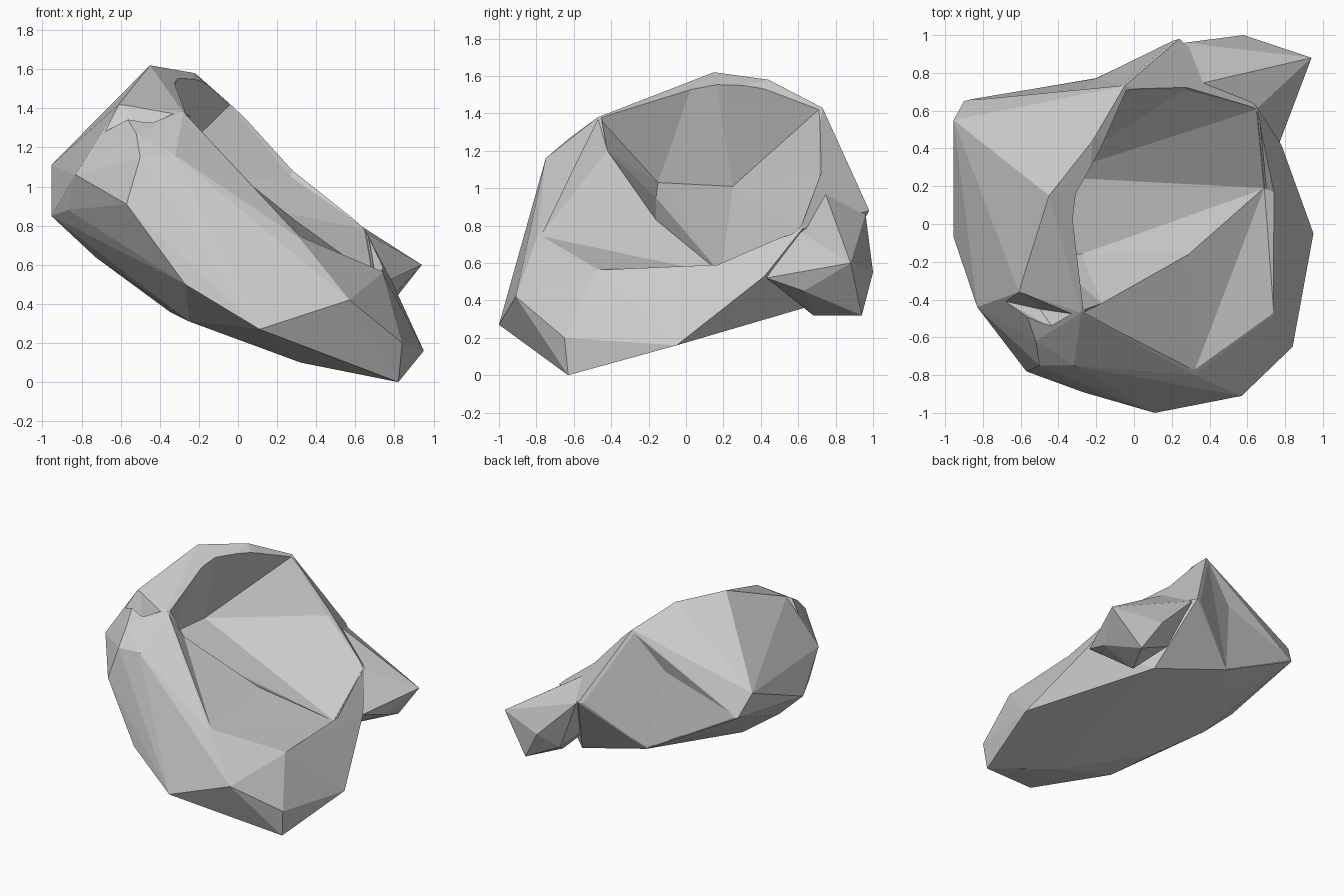
import bpy, bmesh


def hull(name, points):
    """Flat-faced chunk of stone wrapped around its corner points."""
    bm = bmesh.new()
    for p in points:
        bm.verts.new(p)
    res = bmesh.ops.convex_hull(bm, input=bm.verts[:])
    junk = {v for v in res["geom_interior"] + res["geom_unused"]
            if isinstance(v, bmesh.types.BMVert)}
    bmesh.ops.delete(bm, geom=list(junk), context='VERTS')
    bmesh.ops.recalc_face_normals(bm, faces=bm.faces[:])
    mesh = bpy.data.meshes.new(name)
    bm.to_mesh(mesh)
    bm.free()
    ob = bpy.data.objects.new(name, mesh)
    bpy.context.collection.objects.link(ob)
    return ob


def combine(target, other, operation):
    """Apply a boolean and discard the helper."""
    mod = target.modifiers.new(operation.lower(), 'BOOLEAN')
    mod.operation = operation
    mod.solver = 'EXACT'
    mod.object = other
    bpy.context.view_layer.objects.active = target
    bpy.ops.object.modifier_apply(modifier=mod.name)
    bpy.data.objects.remove(other)


# Main tilted mass: high ridge, steep front, outer left side, sloping underside
ridge = [(-.45, .15, 1.62), (-.22, .44, 1.58), (-.05, .73, 1.43), (.24, .98, .88),
         (.65, .62, .78), (-.28, -.47, 1.38), (-.61, -.36, 1.42), (-.52, -.62, 1.27)]
front = [(-.57, -.78, .91), (-.5, -.75, 1.15), (-.32, -.75, 1.16), (-.27, -.89, .5),
         (.11, -1.0, .27), (.32, -.8, .73), (.57, -.91, .42), (.74, -.48, .56)]
left = [(-.83, -.44, 1.06), (-.87, -.27, .88), (-.955, -.07, .85), (-.955, .55, 1.11),
        (-.9, .65, .94)]
under = [(.82, -.63, 0), (.84, -.65, .2), (.95, -.05, .16), (.78, .42, .53), (.6, .13, .22),
         (.47, -.83, .2), (.32, -.45, .1), (-.25, -.55, .31), (-.35, -.2, .36),
         (-.73, -.1, .64), (-.5, .4, .62), (-.2, .77, .56), (.4, .7, .38)]
rock = hull("rock", ridge + front + left + under)

# Shallow fold in the back face
fold = hull("fold", [(.23, .985, .88), (-.9, .655, .95), (-.3, .68, 1.15), (-.2, .77, .57),
                     (-.06, .735, 1.42), (-.3, 1.3, .4), (-.3, 1.3, 1.4)])
combine(rock, fold, 'DIFFERENCE')

# Slope running from the front lip down to the right
slope = hull("slope", [(-.27, -.47, 1.37), (-.17, -.42, 1.2), (.29, -.16, .83),
                       (.69, .19, .54), (.74, -.47, .565), (.32, -.78, .745),
                       (.65, .6, .775), (.5, -.3, 1.4), (.9, .1, .75)])
combine(rock, slope, 'DIFFERENCE')

# Pointed spur at the back right corner
spur = hull("spur", [(.25, .72, 1.04), (.64, .6, .77), (.94, .88, .60), (.58, 1.0, .55),
                     (.72, .94, .32), (.27, .96, .86), (.45, .9, .45), (.77, .43, .52),
                     (.8, .63, .45), (.58, .68, .32), (.2, .5, .7)])
combine(rock, spur, 'UNION')

# Hollow under the ridge, opening out over the right-hand slope
hollow = hull("hollow", [(-.34, .01, 1.455), (-.33, .2, 1.44), (-.13, .54, 1.27),
                         (-.04, .71, 1.42), (.27, .71, 1.05), (.66, .61, .78),
                         (.7, .19, .54), (.29, -.16, .83), (-.17, -.42, 1.2),
                         (-.27, -.46, 1.37), (-.27, .23, .94), (-.28, -.16, .95),
                         (-.48, -.15, 1.03), (-.46, .25, 1.01), (.7, .25, 1.4),
                         (-.24, .12, 1.8), (.35, .85, 1.4)])
combine(rock, hollow, 'DIFFERENCE')

# Small dent between the front knobs
dent = hull("dent", [(-.68, -.41, 1.28), (-.6, -.35, 1.45), (-.3, -.48, 1.39),
                     (-.42, -.56, 1.34), (-.5, -.45, 1.27), (-.6, -.6, 1.6)])
combine(rock, dent, 'DIFFERENCE')
